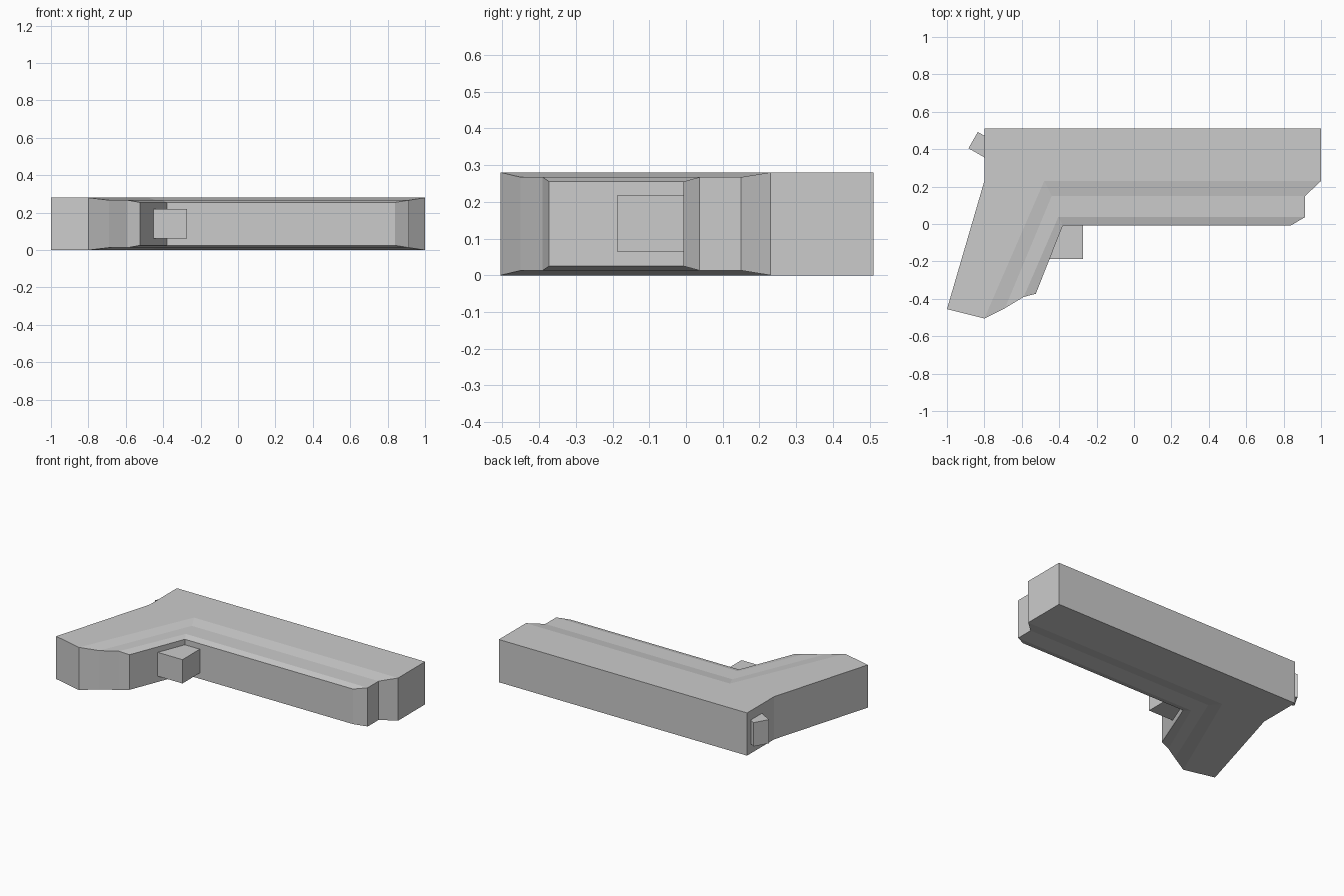
import bpy, bmesh

if "Cube" in bpy.data.objects:
    bpy.data.objects.remove(bpy.data.objects["Cube"])

H = 0.28  # full thickness


def make_object(name, bm):
    bmesh.ops.recalc_face_normals(bm, faces=bm.faces[:])
    mesh = bpy.data.meshes.new(name)
    bm.to_mesh(mesh)
    bm.free()
    obj = bpy.data.objects.new(name, mesh)
    bpy.context.collection.objects.link(obj)
    return obj


def prism(name, outline, z0, z1):
    bm = bmesh.new()
    face = bm.faces.new([bm.verts.new((x, y, z0)) for x, y in outline])
    ext = bmesh.ops.extrude_face_region(bm, geom=[face], use_keep_orig=True)
    top = [g for g in ext["geom"] if isinstance(g, bmesh.types.BMVert)]
    bmesh.ops.translate(bm, verts=top, vec=(0, 0, z1 - z0))
    return make_object(name, bm)


# Bent rails running barrel end -> elbow -> handle end, with edge inset in z
back = [(1, 0.51), (-0.8, 0.51), (-0.8, 0.23), (-1, -0.455)]
rails = [
    (0.0, [(1, 0.23), (-0.48, 0.23), (-0.8, -0.505)]),
    (0.013, [(0.915, 0.15), (-0.44, 0.15), (-0.69, -0.45)]),
    (0.013, [(0.915, 0.037), (-0.405, 0.037), (-0.59, -0.39)]),
    (0.025, [(0.84, -0.007), (-0.38, -0.007), (-0.525, -0.373)]),
]

# Main body: stepped slabs on the bottom and top, joined by upright walls
bm = bmesh.new()
skins = []
for top in (False, True):
    def add(points, inset):
        return [bm.verts.new((x, y, H - inset if top else inset)) for x, y in points]
    b = add(back, 0)
    r = [add(points, inset) for inset, points in rails]
    bm.faces.new((b[0], b[1], r[0][1], r[0][0]))
    bm.faces.new((b[1], b[2], b[3], r[0][2], r[0][1]))
    for p, q in zip(r, r[1:]):
        for i in range(2):
            bm.faces.new((p[i], p[i + 1], q[i + 1], q[i]))
    # Closed outline of this skin
    skins.append(b + [k[2] for k in r] + [r[3][1]] + [k[0] for k in reversed(r)])
low, high = skins
for i in range(len(low)):
    j = (i + 1) % len(low)
    bm.faces.new((low[i], low[j], high[j], high[i]))
make_object("body", bm)

# Trigger block tucked into the inner corner
prism("trigger", [(-0.452, -0.187), (-0.272, -0.187), (-0.272, -0.007), (-0.38, -0.007)], 0.063, 0.219)

# Tilted hammer block at the rear
prism("hammer", [(-0.885, 0.405), (-0.835, 0.492), (-0.748, 0.442), (-0.798, 0.355)], 0.063, 0.219)
